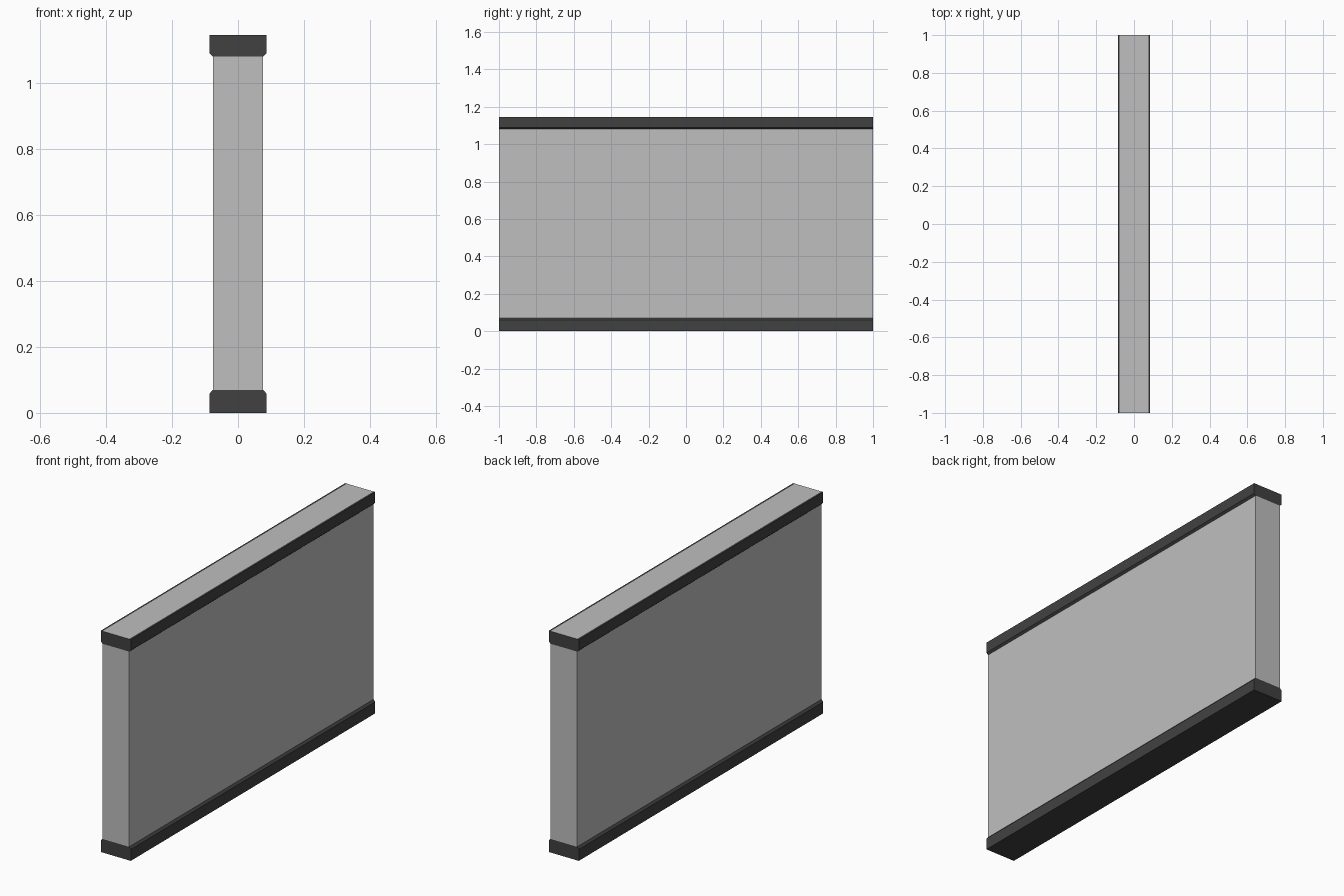
import bpy, bmesh

if "Cube" in bpy.data.objects:
    bpy.data.objects.remove(bpy.data.objects["Cube"])

WALL, TRIM, TOP = 0.076, 0.086, 1.146


def material(name, value):
    m = bpy.data.materials.new(name)
    m.diffuse_color = (value, value, value, 1)
    m.use_nodes = True
    m.node_tree.nodes["Principled BSDF"].inputs["Base Color"].default_value = m.diffuse_color
    return m


light = material("light grey", 0.52)
dark = material("dark grey", 0.053)


def extrude_profile(name, half, mats):
    """Mirror a right-hand (x, z) half profile and extrude it along y."""
    pts = half + [(-x, z) for x, z in reversed(half)]
    bm = bmesh.new()
    face = bm.faces.new([bm.verts.new((x, -1, z)) for x, z in pts])
    out = bmesh.ops.extrude_face_region(bm, geom=[face], use_keep_orig=True)
    verts = [g for g in out["geom"] if isinstance(g, bmesh.types.BMVert)]
    bmesh.ops.translate(bm, verts=verts, vec=(0, 2, 0))
    bmesh.ops.recalc_face_normals(bm, faces=bm.faces)
    # the middle strip of the upper face shows the wall colour
    for f in bm.faces:
        c = f.calc_center_median()
        if len(mats) > 1 and f.normal.z > 0.9 and abs(c.x) < 0.01:
            f.material_index = 1
    me = bpy.data.meshes.new(name)
    bm.to_mesh(me)
    bm.free()
    for m in mats:
        me.materials.append(m)
    ob = bpy.data.objects.new(name, me)
    bpy.context.collection.objects.link(ob)
    return ob


# Wall panel
extrude_profile("wall", [(WALL, 0.07), (WALL, 1.081)], [light])
# Chamfered base trim
extrude_profile("base_trim", [(TRIM, 0), (TRIM, 0.059), (WALL, 0.07)], [dark])
# Chamfered top trim, with the wall top visible between its edges
extrude_profile("top_trim", [(WALL, 1.081), (TRIM, 1.09), (TRIM, TOP), (WALL, TOP)], [dark, light])
